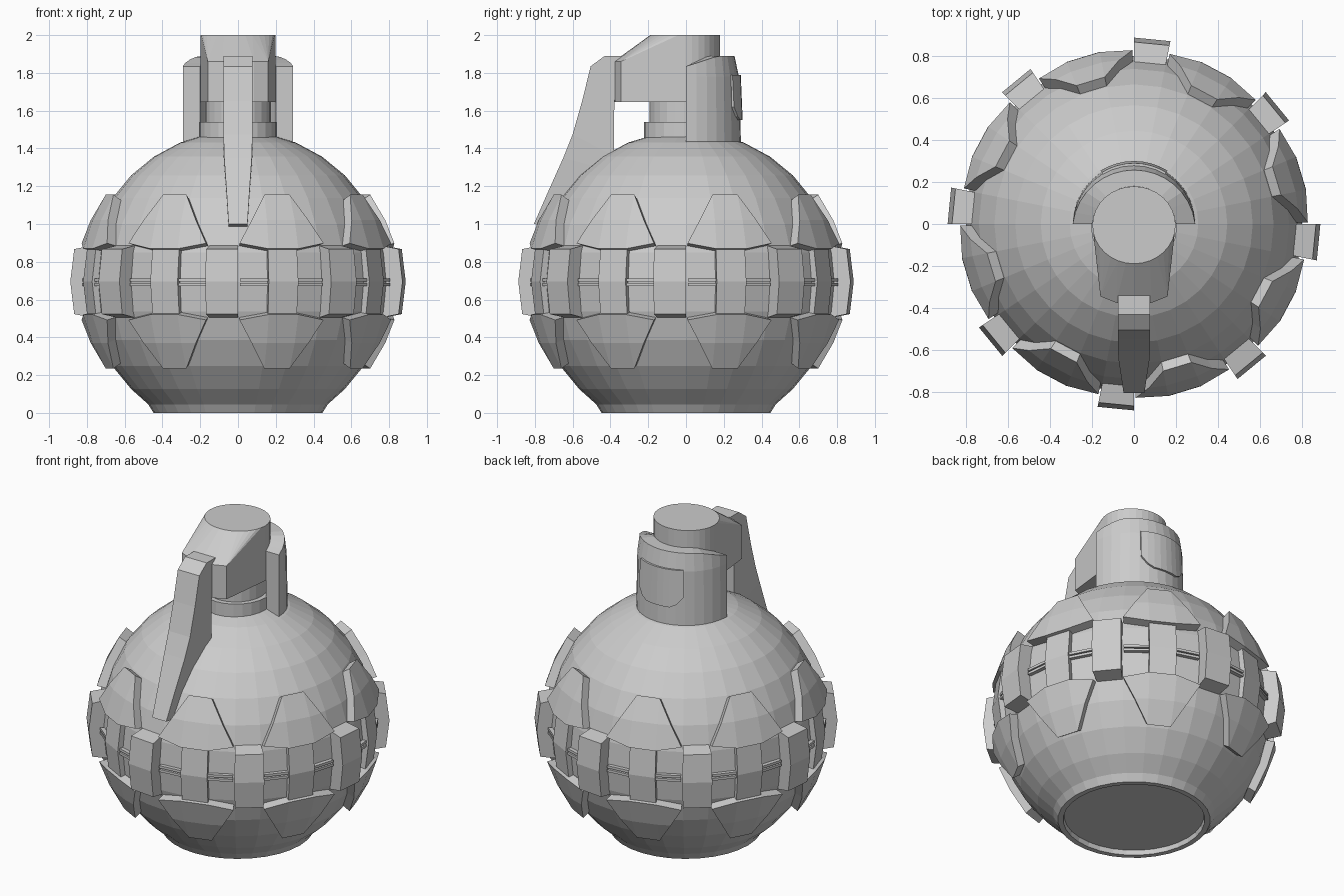
import bpy, bmesh
from math import sin, cos, radians, pi
from mathutils import Vector

if "Cube" in bpy.data.objects:
    bpy.data.objects.remove(bpy.data.objects["Cube"])

CZ = 0.695     # height of the body's equator
STEP = 11.25   # one of 32 body segments, in degrees


def cyl(a, r, z):
    return Vector((r * cos(radians(a)), r * sin(radians(a)), z))


def finish(name, bm):
    bmesh.ops.remove_doubles(bm, verts=bm.verts, dist=1e-4)
    bmesh.ops.recalc_face_normals(bm, faces=bm.faces)
    me = bpy.data.meshes.new(name)
    bm.to_mesh(me)
    bm.free()
    ob = bpy.data.objects.new(name, me)
    bpy.context.collection.objects.link(ob)
    return ob


def block(bm, outer, inner):
    """Closed solid between two point grids of equal size."""
    o = [[bm.verts.new(p) for p in row] for row in outer]
    i = [[bm.verts.new(p) for p in row] for row in inner]
    n, m = len(o), len(o[0])
    for g in (o, i):
        for r in range(n - 1):
            for c in range(m - 1):
                bm.faces.new((g[r][c], g[r][c + 1], g[r + 1][c + 1], g[r + 1][c]))
    for r in range(n - 1):
        for c in (0, m - 1):
            bm.faces.new((o[r][c], o[r + 1][c], i[r + 1][c], i[r][c]))
    for c in range(m - 1):
        for r in (0, n - 1):
            bm.faces.new((o[r][c], o[r][c + 1], i[r][c + 1], i[r][c]))


def lathe(name, profile, segs=32, y=0.0, sy=1.0):
    bm = bmesh.new()
    rings = []
    for r, z in profile:
        ring = [cyl(360 * k / segs, r, z) for k in range(segs)]
        rings.append([bm.verts.new((p.x, p.y * sy + y, p.z)) for p in ring])
    for a, b in zip(rings, rings[1:]):
        for k in range(segs):
            bm.faces.new((a[k], a[k - 1], b[k - 1], b[k]))
    bm.faces.new(rings[0])
    bm.faces.new(rings[-1])
    return finish(name, bm)


# Spherical body with a recessed base
profile = [(0.41, 0.03), (0.415, 0), (0.447, 0), (0.475, 0.045)]
for k in range(-4, 8):
    a = radians(k * STEP)
    profile.append((0.8 * cos(a), CZ - 0.003 + 0.8 * sin(a)))
lathe("body", profile)

# Repeating equator armour, eight sectors
teeth, panels, plates, bars = (bmesh.new() for _ in range(4))
for k in range(8):
    t = 45 * k
    # Tooth: one segment wide
    cols = (t - STEP, t)
    block(teeth,
          [[cyl(a, r, CZ + z) for a in cols] for r, z in ((0.867, 0.172), (0.888, 0), (0.867, -0.172))],
          [[cyl(a, 0.76, CZ + z) for a in cols] for z in (0.193, 0, -0.193)])
    # Raised centre panel
    cols = (t + STEP, t + 2 * STEP)
    block(panels,
          [[cyl(a, r, CZ + z) for a in cols] for r, z in ((0.815, 0.17), (0.836, 0), (0.815, -0.17))],
          [[cyl(a, 0.76, CZ + z) for a in cols] for z in (0.17, 0, -0.17)])
    # Paired thin bars on both sides of the panel
    for a0 in (t + 0.8, t + 2 * STEP):
        for z in (-0.012, 0.012):
            cols = (a0, a0 + 10.4)
            block(bars,
                  [[cyl(a, 0.822, CZ - 0.003 + z + h) for a in cols] for h in (0.008, -0.008)],
                  [[cyl(a, 0.77, CZ - 0.003 + z + h) for a in cols] for h in (0.008, -0.008)])
    # Trapezoid plates above and below
    for s in (1, -1):
        rows = [
            [(1, 0.714, 0.46), (1, 0.714, 0.46), (2, 0.714, 0.46), (2, 0.714, 0.46)],
            [(0.47, 0.783, 0.325), (1, 0.785, 0.325), (2, 0.785, 0.325), (2.53, 0.783, 0.325)],
            [(0.05, 0.828, 0.203), (1, 0.835, 0.174), (2, 0.835, 0.174), (2.95, 0.828, 0.203)],
        ]
        outer = [[cyl(t + STEP * c, r, CZ + s * z) for c, r, z in row] for row in rows]
        core = Vector((0, 0, CZ))
        inner = [[core + (p - core) * 0.91 for p in row] for row in outer]
        block(plates, outer, inner)
finish("band_teeth", teeth)
finish("band_panels", panels)
finish("band_bars", bars)
finish("armour_plates", plates)

# Stepped neck
lathe("neck", [(0.205, 1.38), (0.205, 1.54), (0.175, 1.54), (0.175, 1.7)], 24, -0.01, 1.04)

# Head: round at the back, sloping nose at the front
bm = bmesh.new()
for k in range(32):
    for z in (1.645, 2.0):
        p = cyl(k * STEP, 0.198, z)
        bm.verts.new((p.x, p.y * 0.93 - 0.005, z))
for x, y in ((-0.16, -0.345), (-0.085, -0.375), (0, -0.383), (0.085, -0.375), (0.16, -0.345)):
    for z in (1.645, 1.86):
        bm.verts.new((x, y, z))
hull = bmesh.ops.convex_hull(bm, input=bm.verts)
bmesh.ops.delete(bm, geom=[v for v in hull["geom_interior"] if isinstance(v, bmesh.types.BMVert)],
                 context='VERTS')
bmesh.ops.dissolve_limit(bm, angle_limit=0.01, verts=bm.verts, edges=bm.edges)
finish("head", bm)

# Half-round guard behind the head, top rising to the back
bm = bmesh.new()
angs = [180 * k / 16 for k in range(17)]


def guard_top(a):
    return 1.835 + 0.055 * min(1, 1.6 * sin(radians(a)))


block(bm,
      [[cyl(a, 0.292, 1.4) for a in angs],
       [cyl(a, 0.292 - 0.012 * sin(radians(a)), 1.78) for a in angs],
       [cyl(a, 0.292 - 0.035 * sin(radians(a)), guard_top(a)) for a in angs]],
      [[cyl(a, 0.2 - 0.02 * sin(radians(a)), z or guard_top(a)) for a in angs] for z in (1.4, 1.78, 0)])
finish("rear_guard", bm)

# Shallow panel on the guard, lower corners cut
bm = bmesh.new()
angs = [58 + 8 * k for k in range(9)]
low = [1.62, 1.57] + [1.55] * 5 + [1.57, 1.62]
block(bm,
      [[cyl(a, 0.29, 1.79) for a in angs], [cyl(a, 0.3, z) for a, z in zip(angs, low)]],
      [[cyl(a, 0.25, 1.79) for a in angs], [cyl(a, 0.25, z) for a, z in zip(angs, low)]])
finish("guard_panel", bm)

# Safety lever: outer y, z, inner y, z, half width
stations = [
    (-0.43, 1.89, -0.34, 1.89, 0.077), (-0.505, 1.835, -0.37, 1.8, 0.077),
    (-0.55, 1.65, -0.38, 1.6, 0.077), (-0.6, 1.475, -0.38, 1.36, 0.077),
    (-0.65, 1.35, -0.46, 1.3, 0.073), (-0.735, 1.16, -0.61, 1.13, 0.06),
    (-0.805, 1.0, -0.7, 0.98, 0.05),
]
bm = bmesh.new()
block(bm,
      [[Vector((s * w, yo, zo)) for s in (-1, 1)] for yo, zo, yi, zi, w in stations],
      [[Vector((s * w, yi, zi)) for s in (-1, 1)] for yo, zo, yi, zi, w in stations])
finish("lever", bm)
